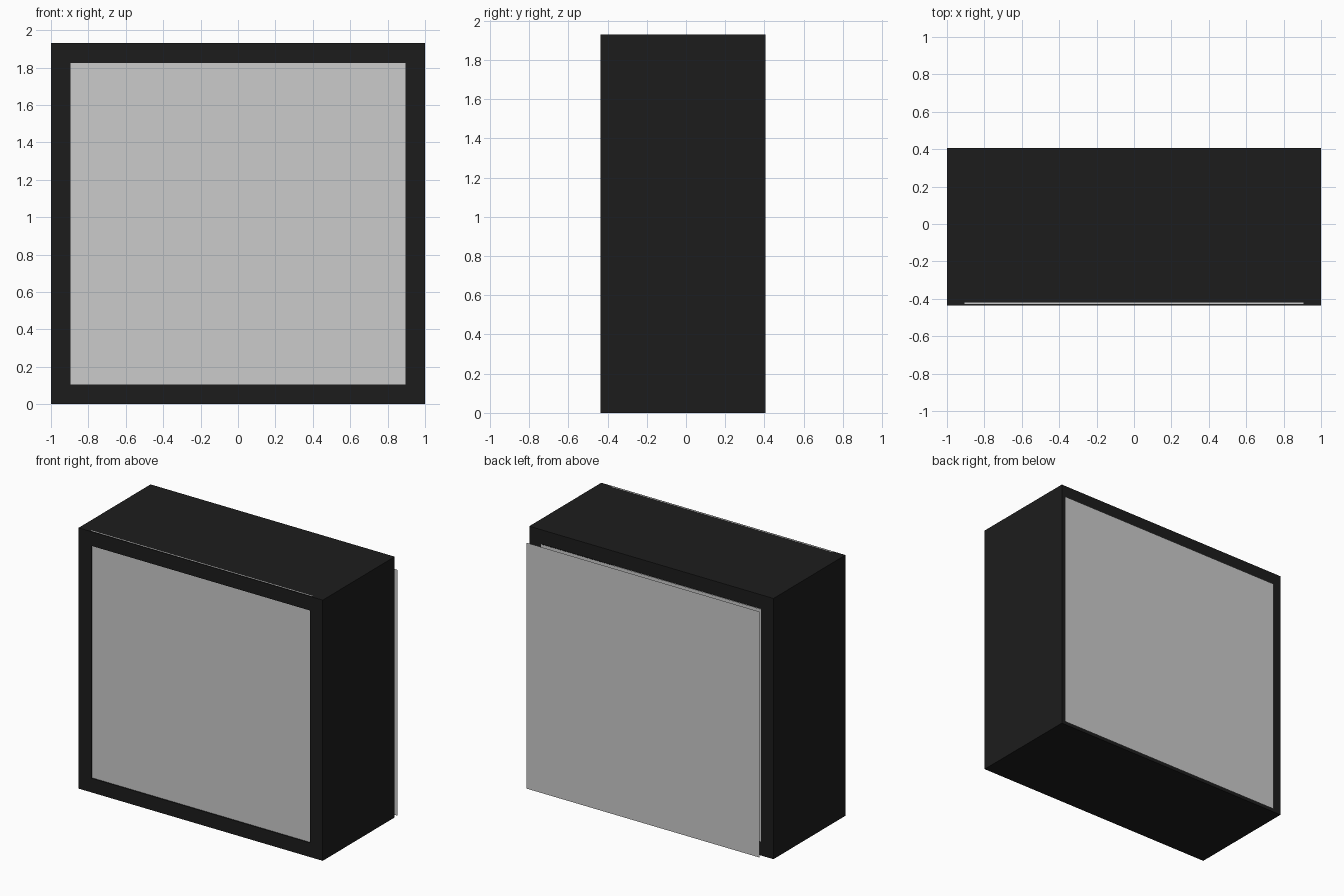
import bpy

if "Cube" in bpy.data.objects:
    bpy.data.objects.remove(bpy.data.objects["Cube"])

black = bpy.data.materials.new("black_board")
black.diffuse_color = (0.012, 0.012, 0.012, 1)
black.use_nodes = True
black.node_tree.nodes["Principled BSDF"].inputs["Base Color"].default_value = black.diffuse_color


def board(name, x, y, z, material=None):
    """Box spanning the given (min, max) ranges."""
    spans = (x, y, z)
    bpy.ops.mesh.primitive_cube_add(size=1, location=[(a + b) / 2 for a, b in spans])
    ob = bpy.context.object
    ob.name = name
    ob.scale = [b - a for a, b in spans]
    bpy.ops.object.transform_apply(location=False, rotation=False, scale=True)
    if material:
        ob.data.materials.append(material)
    return ob


def sheet(name, x, y, z):
    """Thin upright sheet without thickness, facing the back."""
    mesh = bpy.data.meshes.new(name)
    mesh.from_pydata([(x[1], y, z[0]), (x[0], y, z[0]), (x[0], y, z[1]), (x[1], y, z[1])],
                     [], [(0, 1, 2, 3)])
    ob = bpy.data.objects.new(name, mesh)
    bpy.context.collection.objects.link(ob)
    return ob


FRONT, BACK = -0.437, 0.405
DEPTH = (FRONT, BACK)
TOP, RIM = 1.93, 0.105

# Black cabinet carcass
board("top_board", (-1, 1), DEPTH, (TOP - RIM, TOP), black)
board("bottom_board", (-1, 1), DEPTH, (0, RIM), black)
for side, s in (("left", -1), ("right", 1)):
    board(side + "_side_board", tuple(sorted((s * 0.895, s))), DEPTH,
          (RIM, TOP - RIM), black)

# Grey front panel, set slightly behind the rim, its edge showing in the top
board("front_panel", (-0.905, 0.905), (FRONT + 0.008, FRONT + 0.016), (RIM - 0.01, TOP + 0.001))

# Grey back panel filling the rear opening
sheet("back_panel", (-0.9, 0.9), BACK + 0.003, (RIM, TOP - RIM))

# Offset outer sheet standing just behind the cabinet
sheet("rear_sheet", (-0.91, 1.0), 0.437, (0, 1.82))
